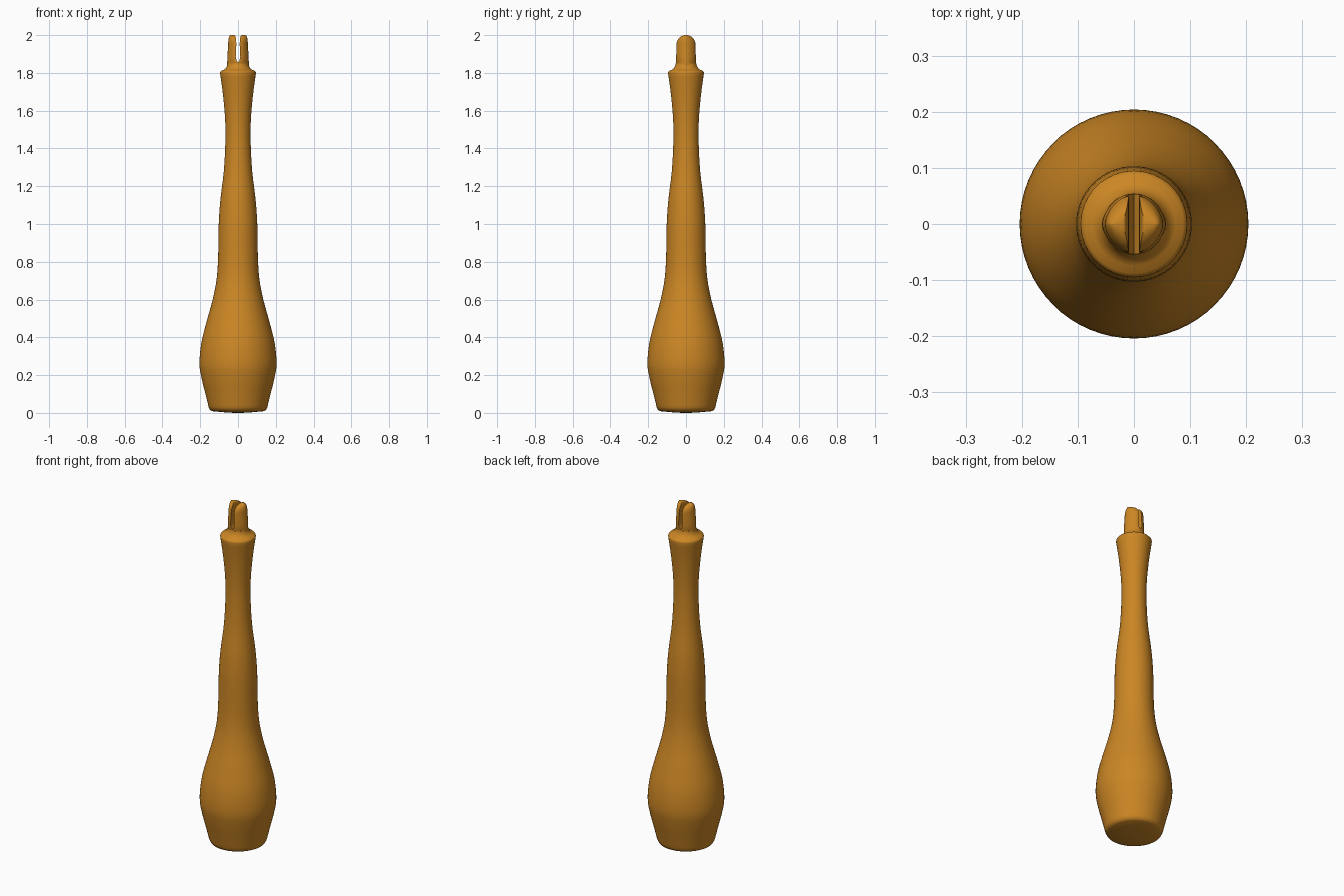
import bpy
import bmesh
import math

old = bpy.data.objects.get("Cube")
if old:
    bpy.data.objects.remove(old, do_unlink=True)

amber = bpy.data.materials.new("amber_brown")
amber.use_nodes = True
colour = (0.60, 0.24, 0.018, 1)
amber.diffuse_color = colour
amber.node_tree.nodes["Principled BSDF"].inputs["Base Color"].default_value = colour


def loft(name, rings):
    """Skin a list of closed rings, capping both ends."""
    bm = bmesh.new()
    loops = [[bm.verts.new(p) for p in ring] for ring in rings]
    n = len(loops[0])
    for a, b in zip(loops, loops[1:]):
        for i in range(n):
            j = (i + 1) % n
            bm.faces.new((a[i], a[j], b[j], b[i]))
    bm.faces.new(loops[0][::-1])
    bm.faces.new(loops[-1])
    bmesh.ops.recalc_face_normals(bm, faces=bm.faces)
    mesh = bpy.data.meshes.new(name)
    bm.to_mesh(mesh)
    bm.free()
    mesh.materials.append(amber)
    obj = bpy.data.objects.new(name, mesh)
    bpy.context.collection.objects.link(obj)
    bpy.ops.object.select_all(action='DESELECT')
    obj.select_set(True)
    bpy.context.view_layer.objects.active = obj
    bpy.ops.object.shade_smooth_by_angle(angle=math.radians(50))
    return obj


def smooth_curve(pts, steps=4):
    """Spline through (radius, height) points."""
    ext = [pts[0]] + pts + [pts[-1]]
    out = []
    for a, b, c, d in zip(ext, ext[1:], ext[2:], ext[3:]):
        for k in range(steps):
            t = k / steps
            out.append([0.5 * (2 * q + (r - p) * t + (2 * p - 5 * q + 4 * r - s) * t ** 2
                               + (3 * q - p - 3 * r + s) * t ** 3)
                        for p, q, r, s in zip(a, b, c, d)])
    return out + [pts[-1]]


def circle(r, z, n=64):
    return [(r * math.cos(math.tau * i / n), r * math.sin(math.tau * i / n), z)
            for i in range(n)]


# Turned handle: softly rounded foot, bulb, waist and flared collar
foot = [(0.02, 0), (0.07, 0.003), (0.135, 0.009), (0.148, 0.015)]
side = smooth_curve([(0.155, 0.03), (0.172, 0.1), (0.192, 0.18), (0.204, 0.26),
                     (0.194, 0.37), (0.167, 0.48), (0.134, 0.6), (0.113, 0.71),
                     (0.105, 0.83), (0.102, 1.0), (0.093, 1.13), (0.075, 1.28),
                     (0.067, 1.43), (0.068, 1.55), (0.079, 1.68), (0.095, 1.8)])
collar = [(0.094, 1.805), (0.088, 1.811), (0.074, 1.817), (0.064, 1.825),
          (0.057, 1.838), (0.054, 1.85)]
loft("handle", [circle(r, z) for r, z in foot + side + collar])


# Split tip: two prongs with a rounded-diamond section and domed ends
def prong_ring(x_in, x_out, half_y, z, n=24):
    ring = []
    for i in range(n + 1):
        a = -math.pi / 2 + math.pi * i / n
        c, s = max(math.cos(a), 0), math.sin(a)
        ring.append((x_in + (x_out - x_in) * c ** 1.2,
                     math.copysign(half_y * abs(s) ** 1.2, s), z))
    return ring


stations = [(0, 0.058, 0.056, 1.82), (0, 0.057, 0.054, 1.855),
            (0.007, 0.057, 0.053, 1.862), (0.012, 0.056, 0.052, 1.885),
            (0.010, 0.054, 0.051, 1.92), (0.009, 0.052, 0.050, 1.95)]
for k in range(1, 10):
    a = math.radians(9.5 * k)
    shrink = 1 - math.cos(a) ** 0.5
    stations.append((0.009 + 0.016 * shrink, 0.052 - 0.020 * shrink,
                     0.050 * math.cos(a), 1.95 + 0.05 * math.sin(a)))

rings = [prong_ring(*s) for s in stations]
loft("left_prong", rings)
loft("right_prong", [[(-x, y, z) for x, y, z in ring] for ring in rings])
